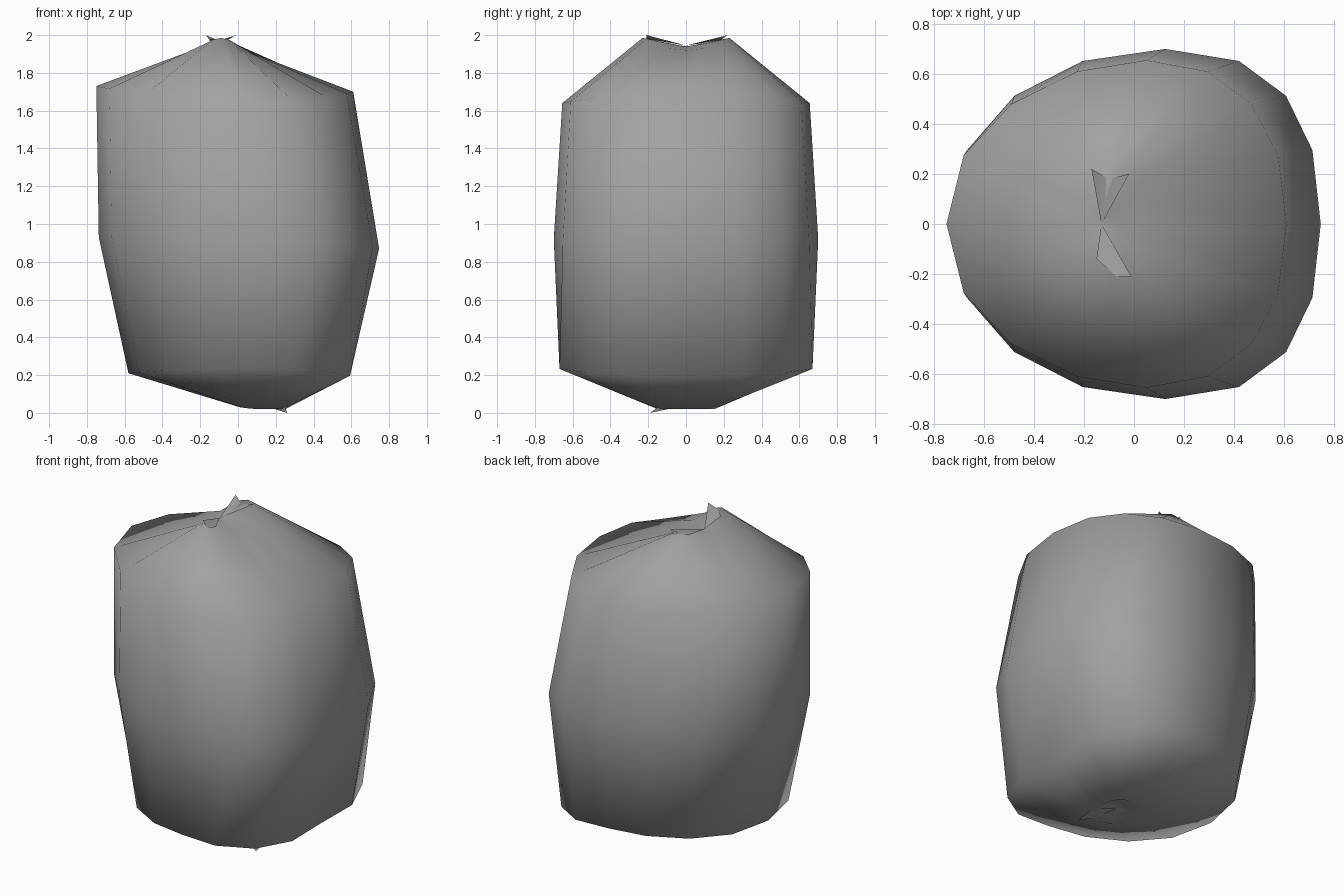
import bpy, bmesh, math

if "Cube" in bpy.data.objects:
    bpy.data.objects.remove(bpy.data.objects["Cube"])

SIDES = 16
grey = bpy.data.materials.new("grey")
grey.diffuse_color = (0.36, 0.36, 0.36, 1)
grey.use_nodes = True
grey.node_tree.nodes["Principled BSDF"].inputs["Base Color"].default_value = grey.diffuse_color


def finish(name, bm):
    bmesh.ops.recalc_face_normals(bm, faces=bm.faces)
    mesh = bpy.data.meshes.new(name)
    bm.to_mesh(mesh)
    bm.free()
    mesh.materials.append(grey)
    for p in mesh.polygons:
        p.use_smooth = True
    obj = bpy.data.objects.new(name, mesh)
    bpy.context.collection.objects.link(obj)
    return obj


def ring(bm, cx, rx, ry, skew, z_left, z_right, z_side, power=1.0, corner=0.0):
    """Rounded oval ring; height differs at left, right and front/back,
    and the right-hand corners can be pushed outwards."""
    verts = []
    for i in range(SIDES):
        a = 2 * math.pi * i / SIDES
        c, s = math.cos(a), math.sin(a)
        push = corner * abs(math.sin(2 * a)) if c > 0 else 0
        x = cx + rx * math.copysign(abs(c) ** power, c) + skew * s * s + push * c
        y = ry * math.copysign(abs(s) ** 0.9, s) + push * s
        z = (z_right if c > 0 else z_left) * c * c + z_side * s * s
        verts.append(bm.verts.new((x, y, z)))
    return verts


# Wrapped body: gathered bottom, bulging sides, pinched saddle-shaped top
bm = bmesh.new()
profile = [
    (0.13, 0.05, 0.05, 0, 0.06, 0.06, 0.06),
    (0.13, 0.12, 0.15, 0, 0.03, 0.02, 0.02),
    (0.00, 0.58, 0.67, 0.08, 0.21, 0.19, 0.24, 1.0, 0.07),
    (0.005, 0.742, 0.70, 0.12, 0.93, 0.87, 0.92, 0.9),
    (-0.07, 0.68, 0.655, 0.12, 1.73, 1.70, 1.64),
    (-0.09, 0.11, 0.23, 0, 1.93, 1.92, 1.985),
    (-0.13, 0.02, 0.03, 0, 1.94, 1.94, 1.945),
]
rings = [ring(bm, *p) for p in profile]
for lo, hi in zip(rings, rings[1:]):
    for i in range(SIDES):
        j = (i + 1) % SIDES
        bm.faces.new((lo[i], lo[j], hi[j], hi[i]))
bm.faces.new(rings[0][::-1])
bm.faces.new(rings[-1])
finish("wrapped_body", bm)

# Small twisted folds at the gathered top
for name, tips in (
    ("back_fold", ((-0.17, 0.22, 2.0), (-0.10, 0.18, 1.97), (-0.02, 0.20, 1.99))),
    ("front_fold", ((-0.15, -0.14, 1.98), (-0.07, -0.21, 1.98), (-0.01, -0.21, 2.0))),
):
    bm = bmesh.new()
    centre = bm.verts.new((-0.13, 0, 1.945))
    v = [bm.verts.new(t) for t in tips]
    bm.faces.new((centre, v[0], v[1]))
    bm.faces.new((centre, v[1], v[2]))
    finish(name, bm)

# Low pleat at the gathered bottom
bm = bmesh.new()
points = ((0.13, 0, 0.04), (0.17, -0.15, 0.03), (0.26, -0.19, 0.0), (0.25, -0.06, 0.03))
bm.faces.new([bm.verts.new(p) for p in points])
finish("bottom_pleat", bm)
